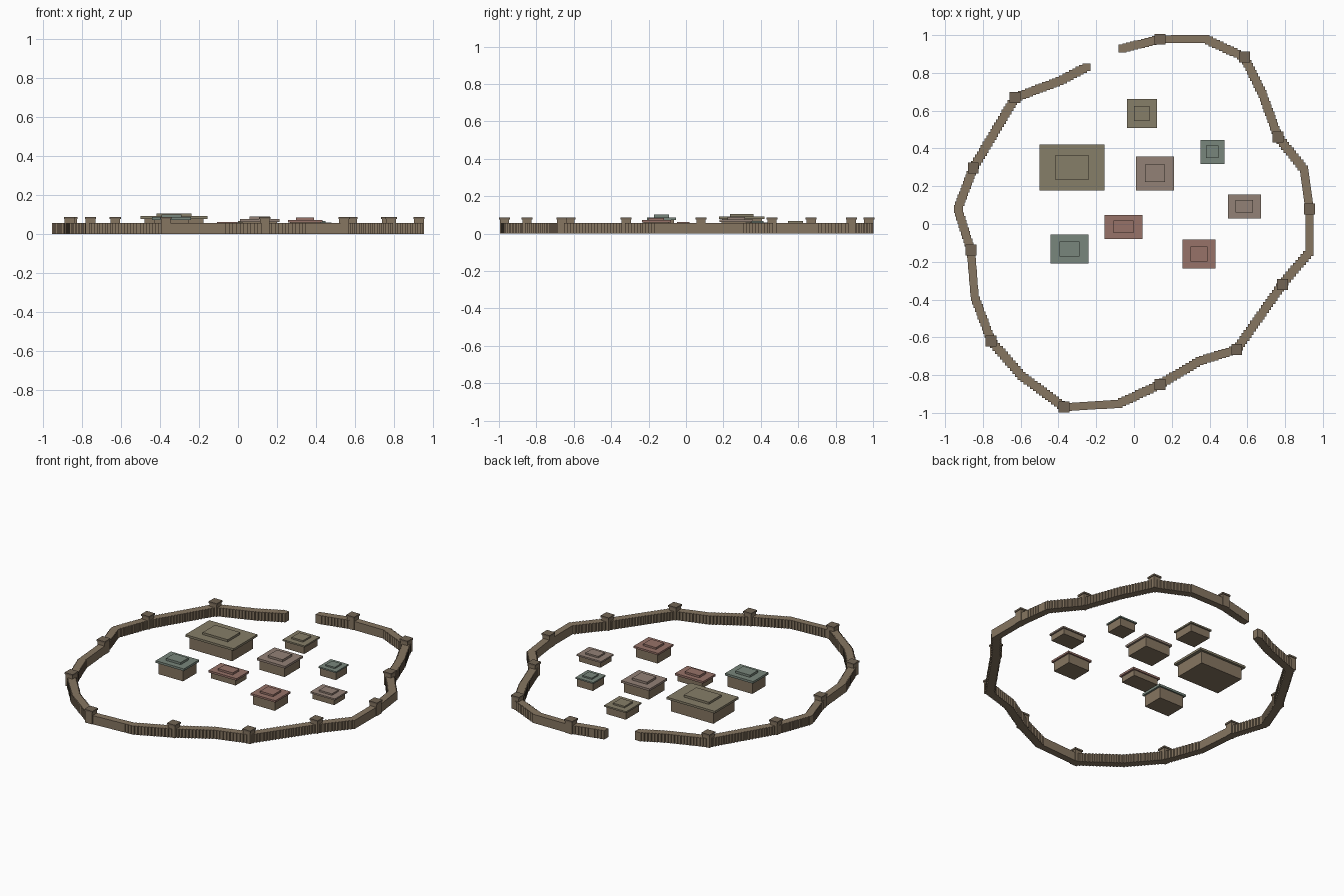
import bpy, bmesh, math
from mathutils import Matrix, Vector

if "Cube" in bpy.data.objects:
    bpy.data.objects.remove(bpy.data.objects["Cube"])


def material(name, rgb):
    m = bpy.data.materials.new(name)
    m.diffuse_color = (*rgb, 1)
    m.use_nodes = True
    m.node_tree.nodes["Principled BSDF"].inputs["Base Color"].default_value = m.diffuse_color
    return m


TIMBER = material("timber", (0.24, 0.18, 0.12))
DARK = material("dark_timber", (0.17, 0.13, 0.09))
ROOFS = {
    "olive": material("olive_roof", (0.24, 0.21, 0.14)),
    "red": material("red_roof", (0.31, 0.17, 0.14)),
    "teal": material("teal_roof", (0.19, 0.24, 0.20)),
    "mauve": material("mauve_roof", (0.29, 0.22, 0.18)),
}


def boxes(name, items, mat):
    """One object from boxes given as (x, y, width, depth, z0, z1)."""
    bm = bmesh.new()
    for x, y, w, d, z0, z1 in items:
        bmesh.ops.create_cube(
            bm, size=1,
            matrix=Matrix.Translation((x, y, (z0 + z1) / 2)) @ Matrix.Diagonal((w, d, z1 - z0, 1)))
    me = bpy.data.meshes.new(name)
    bm.to_mesh(me)
    bm.free()
    me.materials.append(mat)
    ob = bpy.data.objects.new(name, me)
    bpy.context.collection.objects.link(ob)
    return ob


# Wall path from one side of the gate to the other; third value 1 = watch post
PATH = [
    (-.06, .930, 0), (.137, .978, 1), (.378, .979, 0), (.584, .884, 1),
    (.68, .688, 0), (.763, .46, 1), (.90, .29, 0), (.928, .08, 1),
    (.928, -.148, 0), (.785, -.32, 1), (.544, -.664, 1), (.346, -.725, 0),
    (.137, -.85, 1), (-.082, -.952, 0), (-.37, -.97, 1), (-.595, -.804, 0),
    (-.756, -.62, 1), (-.843, -.386, 0), (-.864, -.138, 1), (-.933, .08, 0),
    (-.851, .296, 1), (-.629, .669, 1), (-.394, .757, 0), (-.252, .830, 0),
]

# Palisade of closely set square stakes
stakes = []
for (ax, ay, _), (bx, by, _) in zip(PATH, PATH[1:]):
    a, b = Vector((ax, ay)), Vector((bx, by))
    n = max(1, round((b - a).length / 0.02))
    for i in range(n):
        p = a.lerp(b, i / n)
        stakes.append((p.x, p.y, .042, .042, 0, .056))
stakes.append((PATH[-1][0], PATH[-1][1], .042, .042, 0, .056))
boxes("palisade_wall", stakes, TIMBER)

# Watch posts with caps
posts = [(x, y) for x, y, t in PATH if t]
boxes("watch_posts", [(x, y, .05, .05, 0, .076) for x, y in posts], TIMBER)
boxes("watch_post_caps", [(x, y, .058, .058, .076, .087) for x, y in posts], DARK)

# Houses: name, roof, centre x, y, roof width, depth, eave top, ridge top
HOUSES = [
    ("great_hall", "olive", -.328, .299, .344, .243, .092, .106),
    ("north_hut", "olive", .042, .585, .157, .155, .058, .068),
    ("central_house", "mauve", .111, .268, .203, .180, .076, .090),
    ("east_hut", "mauve", .584, .093, .175, .127, .046, .056),
    ("small_hut", "teal", .415, .382, .127, .127, .059, .068),
    ("middle_hut", "red", -.056, -.015, .201, .127, .050, .063),
    ("west_house", "teal", -.341, -.132, .201, .155, .087, .101),
    ("south_house", "red", .344, -.159, .177, .155, .072, .084),
]
for name, roof, x, y, w, d, eave, top in HOUSES:
    t = top - eave
    boxes(name + "_walls", [(x, y, w * .88, d * .88, 0, eave - t)], TIMBER)
    boxes(name + "_roof", [(x, y, w, d, eave - t, eave),
                           (x, y, w * .52, d * .52, eave, top)], ROOFS[roof])
